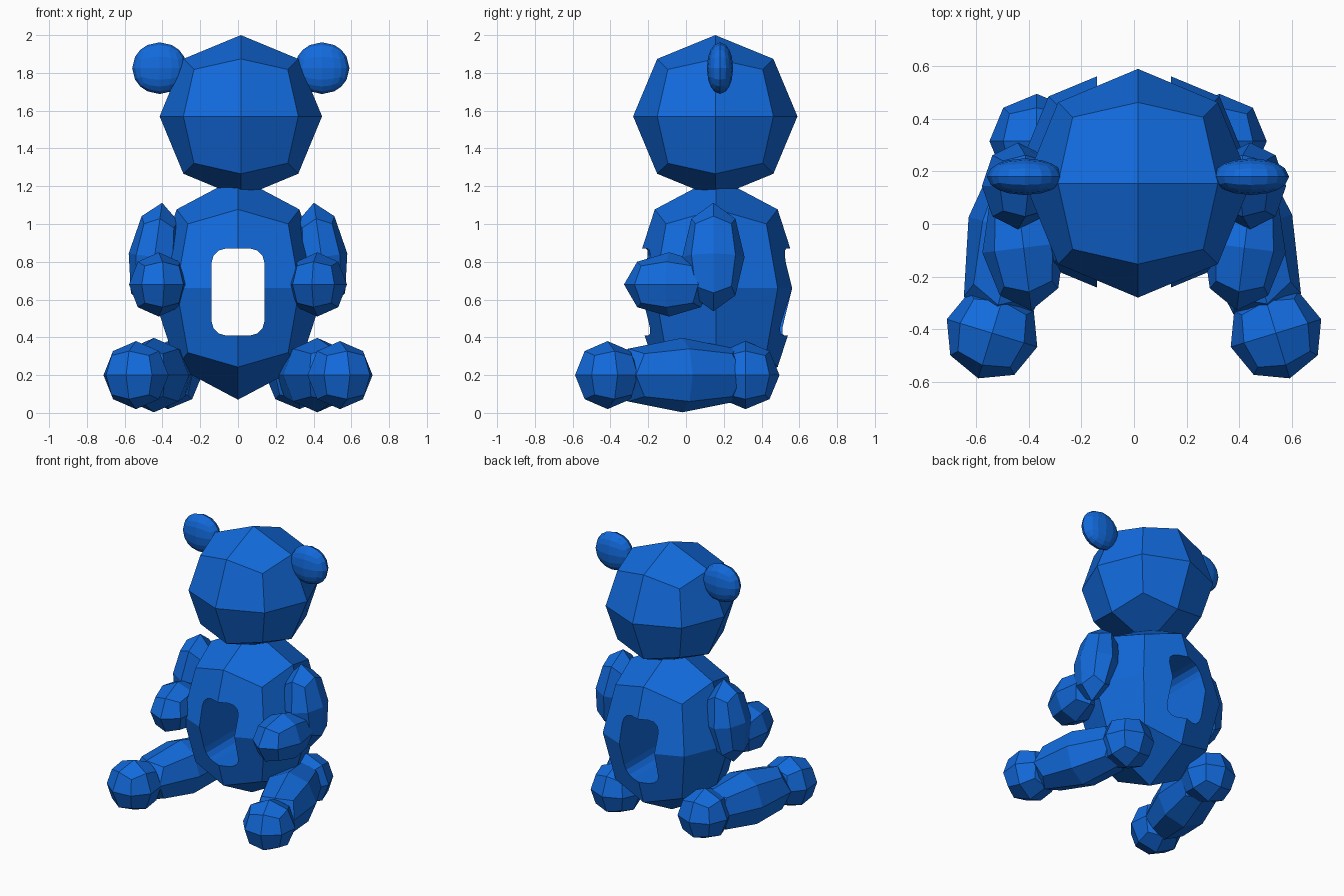
import bpy, bmesh, math
from mathutils import Vector

if "Cube" in bpy.data.objects:
    bpy.data.objects.remove(bpy.data.objects["Cube"])

blue = bpy.data.materials.new("blue")
blue.diffuse_color = (0.006, 0.145, 0.72, 1.0)
blue.use_nodes = True
blue.node_tree.nodes["Principled BSDF"].inputs["Base Color"].default_value = blue.diffuse_color


def finish(name, bm, loc=(0, 0, 0), rot=(0, 0, 0)):
    bmesh.ops.recalc_face_normals(bm, faces=bm.faces)
    mesh = bpy.data.meshes.new(name)
    bm.to_mesh(mesh)
    bm.free()
    mesh.materials.append(blue)
    ob = bpy.data.objects.new(name, mesh)
    bpy.context.collection.objects.link(ob)
    ob.location = loc
    ob.rotation_euler = [math.radians(a) for a in rot]
    return ob


def blob(name, loc, radii, rot=(0, 0, 0), cuts=1):
    """Faceted ball: a subdivided cube pushed onto an ellipsoid."""
    bm = bmesh.new()
    bmesh.ops.create_cube(bm, size=2)
    bmesh.ops.subdivide_edges(bm, edges=bm.edges[:], cuts=cuts, use_grid_fill=True)
    for v in bm.verts:
        v.co = v.co.normalized() * Vector(radii)
    return finish(name, bm, loc, rot)


def rounded_prism(name, hw, hh, r, depth, loc):
    """Rounded rectangle in the xz plane, extruded along y."""
    bm = bmesh.new()
    verts = []
    for i, (sx, sz) in enumerate([(1, 1), (-1, 1), (-1, -1), (1, -1)]):
        for k in range(4):
            a = math.radians(90 * i + 30 * k)
            verts.append(bm.verts.new((sx * (hw - r) + r * math.cos(a), -depth / 2,
                                       sz * (hh - r) + r * math.sin(a))))
    face = bm.faces.new(verts)
    ext = bmesh.ops.extrude_face_region(bm, geom=[face])["geom"]
    moved = [g for g in ext if isinstance(g, bmesh.types.BMVert)]
    bmesh.ops.translate(bm, verts=moved, vec=(0, depth, 0))
    return finish(name, bm, loc)


# Head and ears
blob("head", (0.015, 0.155, 1.57), (0.43, 0.435, 0.43))
for side, s in (("right", 1), ("left", -1)):
    blob(side + "_ear", (0.015 + s * 0.43, 0.18, 1.825), (0.145, 0.07, 0.137), cuts=3)

# Body with a tunnel through the belly
body = blob("body", (0, 0.16, 0.66), (0.46, 0.46, 0.59))
cutter = rounded_prism("belly_cutter", 0.14, 0.23, 0.075, 2.0, (0, 0.16, 0.64))
cutter.hide_render = True
mod = body.modifiers.new("belly_hole", 'BOOLEAN')
mod.operation = 'DIFFERENCE'
mod.solver = 'EXACT'
mod.object = cutter
bpy.context.view_layer.objects.active = body
bpy.ops.object.modifier_apply(modifier=mod.name)
bpy.data.objects.remove(cutter)

# Arms and legs; the left leg sits slightly wider at the hip
for side, s, hip_x, leg_x, yaw in (("right", 1, 0.325, 0.42, 17), ("left", -1, 0.37, 0.445, 14)):
    blob(side + "_upper_arm", (s * 0.442, 0.145, 0.825), (0.138, 0.165, 0.29), (0, -s * 8, 0))
    blob(side + "_forearm", (s * 0.42, -0.09, 0.68), (0.158, 0.24, 0.17), (0, 0, -s * 7))
    blob(side + "_hip", (s * hip_x, 0.315, 0.2), (0.18, 0.18, 0.18))
    blob(side + "_leg", (s * leg_x, -0.02, 0.2), (0.19, 0.42, 0.197), (0, 0, s * yaw))
    blob(side + "_foot", (s * 0.54, -0.415, 0.2), (0.18, 0.18, 0.18), (0, 0, s * 17))
